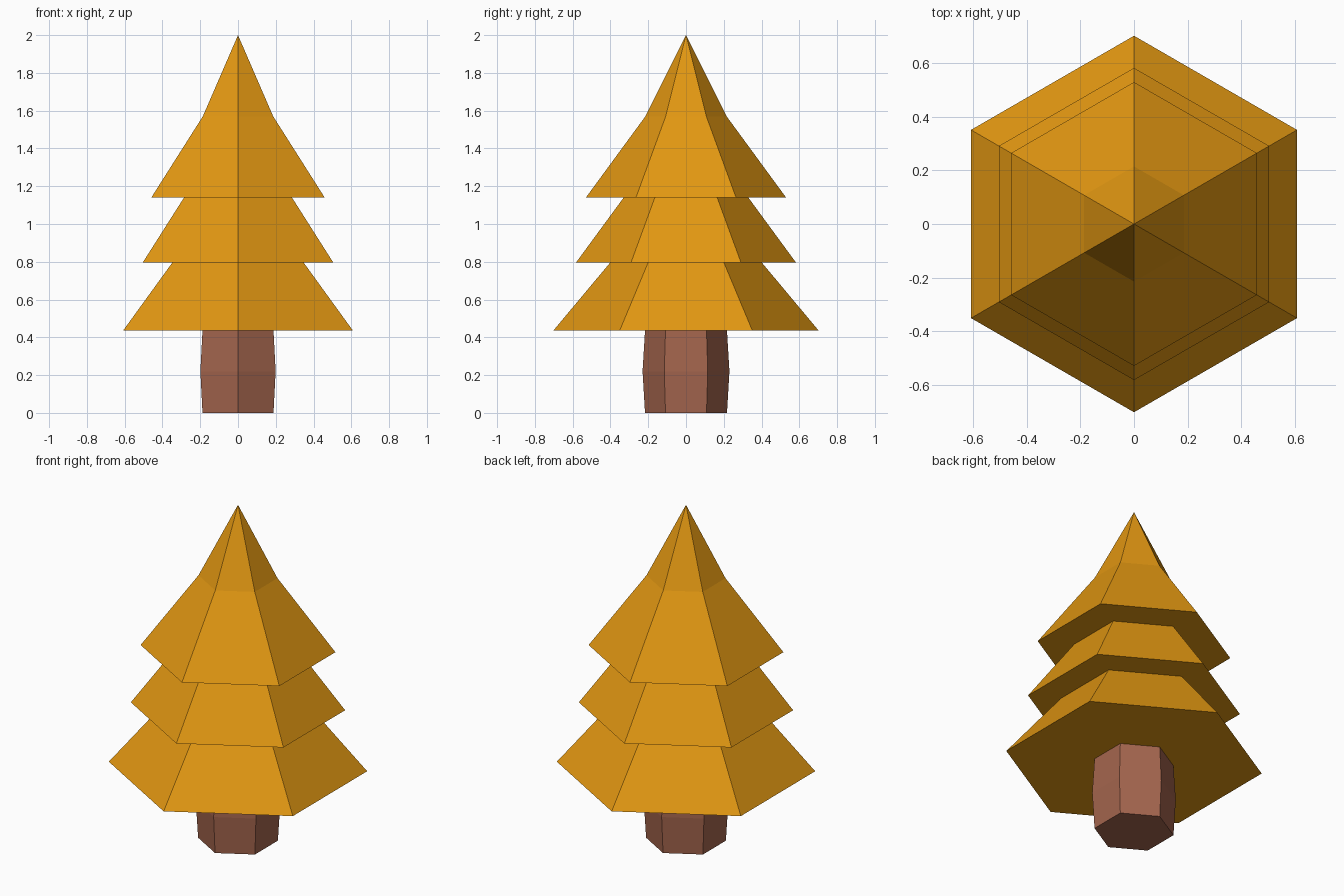
import bpy, bmesh, math

if "Cube" in bpy.data.objects:
    bpy.data.objects.remove(bpy.data.objects["Cube"])

SIDES = 6


def material(name, color):
    m = bpy.data.materials.new(name)
    m.diffuse_color = (*color, 1.0)
    m.use_nodes = True
    m.node_tree.nodes["Principled BSDF"].inputs["Base Color"].default_value = m.diffuse_color
    return m


def turned(name, profile, mat):
    """Revolve (radius, z) points into a flat-faced hexagonal part; radius 0 makes a tip."""
    bm = bmesh.new()
    rings = []
    for r, z in profile:
        n = SIDES if r else 1
        rings.append([bm.verts.new((r * math.cos(math.pi / 2 + i * math.tau / SIDES),
                                    r * math.sin(math.pi / 2 + i * math.tau / SIDES), z))
                      for i in range(n)])
    for a, b in zip(rings, rings[1:]):
        for i in range(SIDES):
            j = (i + 1) % SIDES
            if len(b) == 1:
                bm.faces.new((a[i], a[j], b[0]))
            else:
                bm.faces.new((a[i], a[j], b[j], b[i]))
    return finish(name, bm, rings, mat)


def finish(name, bm, rings, mat):
    # close the bottom of the trunk only; the foliage opens onto the trunk
    if name == "trunk":
        bm.faces.new(list(reversed(rings[0])))
    mesh = bpy.data.meshes.new(name)
    bm.to_mesh(mesh)
    bm.free()
    mesh.materials.append(mat)
    obj = bpy.data.objects.new(name, mesh)
    bpy.context.collection.objects.link(obj)
    return obj


# Slightly bulging trunk
turned("trunk", [(0.217, 0), (0.23, 0.22), (0.217, 0.435)],
       material("bark", (0.37, 0.13, 0.075)))

# Three stepped tiers with flat undersides and a steeper pointed top
turned("foliage", [(0.217, 0.435), (0.703, 0.435), (0.402, 0.795),
                   (0.583, 0.795), (0.33, 1.14), (0.53, 1.14),
                   (0.215, 1.57), (0, 2.0)],
       material("autumn_leaves", (0.76, 0.31, 0.006)))
